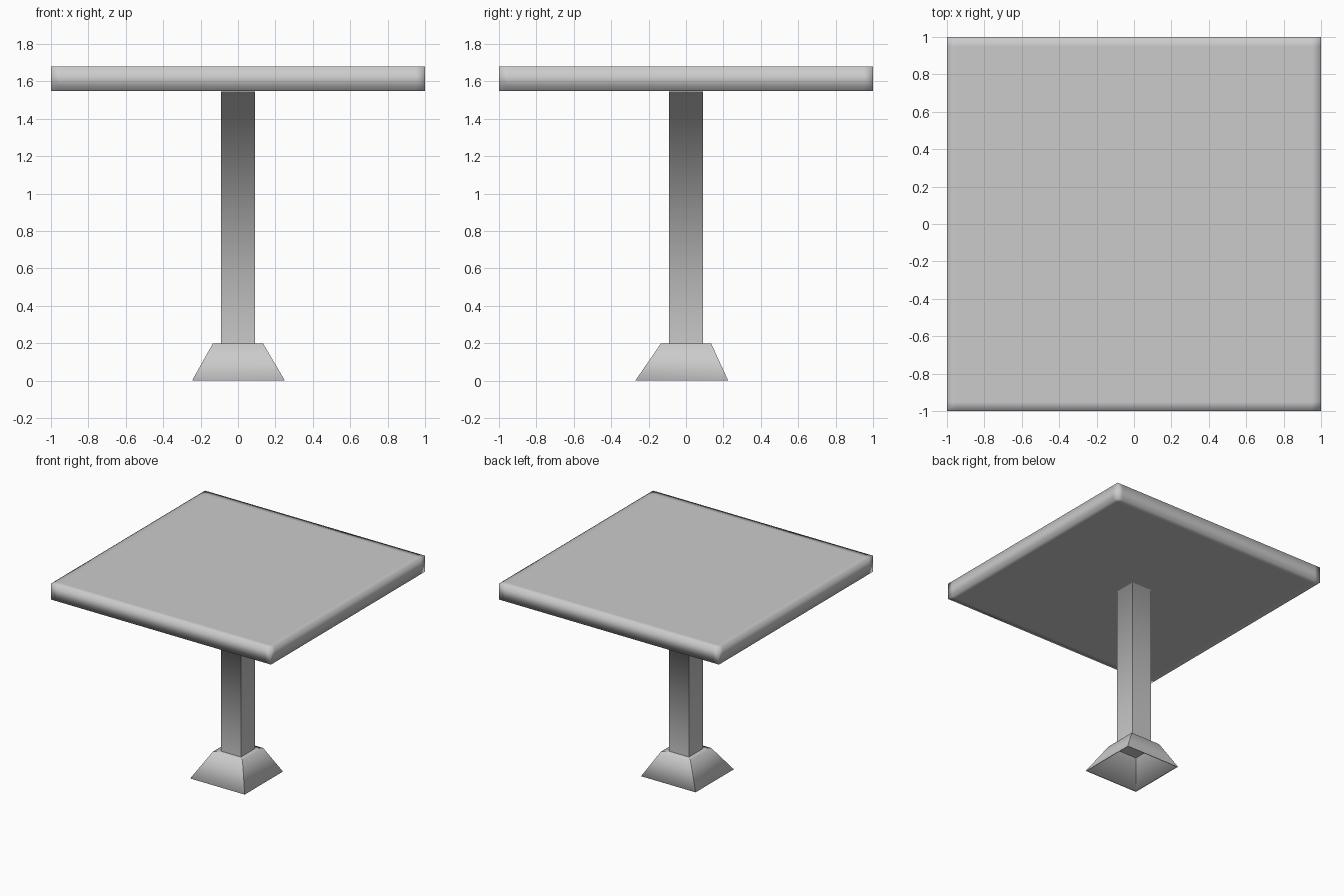
import bpy, bmesh
from mathutils import Vector

if "Cube" in bpy.data.objects:
    bpy.data.objects.remove(bpy.data.objects["Cube"])


def finish(bm, name):
    bmesh.ops.recalc_face_normals(bm, faces=bm.faces)
    me = bpy.data.meshes.new(name)
    bm.to_mesh(me)
    bm.free()
    ob = bpy.data.objects.new(name, me)
    bpy.context.collection.objects.link(ob)
    return ob


def square_loft(name, rings):
    """Skin square rings (half size, z, x offset, y offset), corners kept sharp."""
    bm = bmesh.new()
    loops = []
    for h, z, ox, oy in rings:
        loops.append([bm.verts.new((ox + sx * h, oy + sy * h, z))
                      for sx, sy in ((-1, -1), (1, -1), (1, 1), (-1, 1))])
    for a, b in zip(loops, loops[1:]):
        for i in range(4):
            j = (i + 1) % 4
            f = bm.faces.new((a[i], a[j], b[j], b[i]))
            f.smooth = True
            bm.edges.get((a[i], b[i])).smooth = False
    bm.faces.new(loops[0])
    return finish(bm, name)


# Table top: slab with support loops near the rim so smooth shading rounds the edges
Z0, Z1, RIM = 1.547, 1.678, 0.95
bm = bmesh.new()
bmesh.ops.create_cube(bm, size=1)
bmesh.ops.scale(bm, vec=(2, 2, Z1 - Z0), verts=bm.verts)
bmesh.ops.translate(bm, vec=(0, 0, (Z0 + Z1) / 2), verts=bm.verts)
for axis in (Vector((1, 0, 0)), Vector((0, 1, 0))):
    for s in (-RIM, RIM):
        bmesh.ops.bisect_plane(bm, geom=bm.verts[:] + bm.edges[:] + bm.faces[:],
                               plane_co=axis * s, plane_no=axis)
for f in bm.faces:
    f.smooth = True
finish(bm, "table_top")

# Post: square column, blending into the underside of the top
square_loft("post", [(0.09, 0.195, 0, 0), (0.09, Z0 - 0.001, 0, 0),
                     (0.094, Z0 - 0.001, 0, 0)])

# Foot: hollow flared skirt with a flat ledge, foot print slightly off centre
OX, OY = 0.0025, -0.0225
square_loft("foot", [(0.125, 0.187, 0, 0), (0.24, 0.0, OX, OY),
                     (0.248, 0.0, OX, OY), (0.135, 0.197, 0, 0),
                     (0.088, 0.197, 0, 0)])
